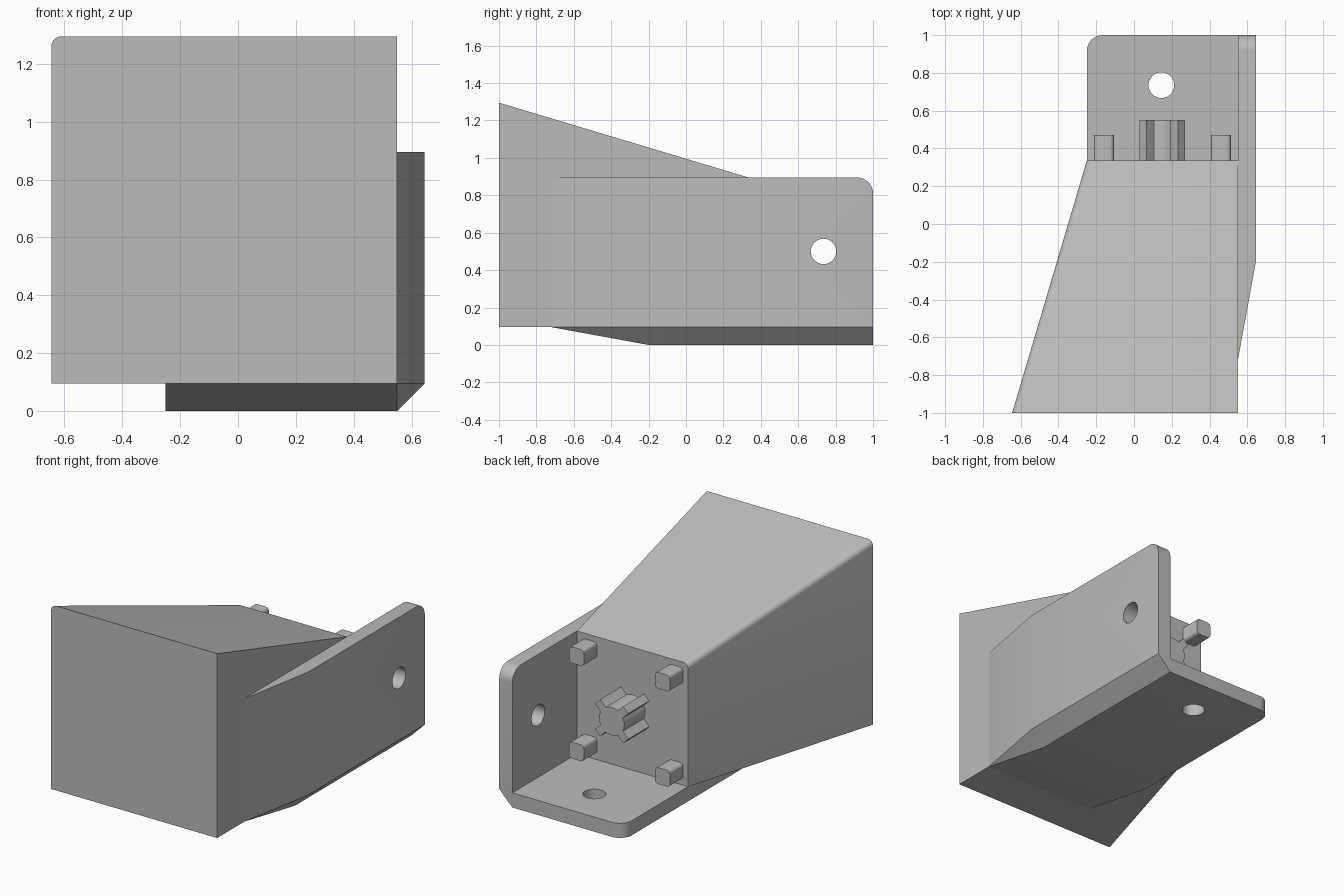
import bpy, bmesh
from math import cos, sin, radians, atan2, hypot, pi
from mathutils import Vector

if "Cube" in bpy.data.objects:
    bpy.data.objects.remove(bpy.data.objects["Cube"], do_unlink=True)

grey = bpy.data.materials.new("plain_grey")
grey.use_nodes = True
grey.diffuse_color = (0.5, 0.5, 0.5, 1)
grey.node_tree.nodes["Principled BSDF"].inputs["Base Color"].default_value = (0.5, 0.5, 0.5, 1)

WALL, FLOOR, EDGE = 0.55, 0.095, 0.645   # inner wall x, inner floor z, outer wall x
BACK, FACE = 1.0, 0.335                  # rear end, rear face of the body
MID_X, MID_Z = 0.15, 0.495               # centre of the rear face


def loft(name, rings, smooth=True):
    """Closed solid joining matching rings of points, capped at both ends."""
    bm = bmesh.new()
    loops = [[bm.verts.new(p) for p in ring] for ring in rings]
    for a, b in zip(loops, loops[1:]):
        for i in range(len(a)):
            j = (i + 1) % len(a)
            bm.faces.new((a[i], a[j], b[j], b[i]))
    bm.faces.new(loops[0])
    bm.faces.new(loops[-1])
    bmesh.ops.remove_doubles(bm, verts=bm.verts, dist=1e-5)
    bmesh.ops.recalc_face_normals(bm, faces=bm.faces)
    mesh = bpy.data.meshes.new(name)
    bm.to_mesh(mesh)
    bm.free()
    mesh.materials.append(grey)
    ob = bpy.data.objects.new(name, mesh)
    bpy.context.collection.objects.link(ob)
    if smooth:
        shade(ob)
    return ob


def shade(ob):
    bpy.ops.object.select_all(action='DESELECT')
    ob.select_set(True)
    bpy.context.view_layer.objects.active = ob
    bpy.ops.object.shade_smooth_by_angle(angle=radians(25))


def arc(u, v, r, start, end, steps=8):
    return [(u + r * cos(radians(start + (end - start) * i / steps)),
             v + r * sin(radians(start + (end - start) * i / steps))) for i in range(steps + 1)]


# Tapered body with one rounded long edge
def body_ring(y, left, top, r=0.035):
    pts = [(left, FLOOR), (WALL, FLOOR), (WALL, top)] + arc(left + r, top - r, r, 90, 180)
    return [(x, y, z) for x, z in pts]


loft("tapered_body", [body_ring(-1, -EDGE, 1.295), body_ring(FACE, -0.25, 0.895)])


# Two matching mounting plates, the lower one a reflection of the side one
def reflect(p):
    return (EDGE - p[2], p[1], EDGE - p[0])


def plate_ring(x, front):
    r = 0.085
    pts = [(front, FLOOR), (BACK, FLOOR)] + arc(BACK - r, 0.895 - r, r, 0, 90) + [(front, 0.895)]
    return [(x, y, z) for y, z in pts]


def hole_ring(x):
    return [(x, y, z) for y, z in arc(0.735, 0.5, 0.068, 0, 360, 32)[:-1]]


def keep(p):
    return p


for name, place in (("side_plate", keep), ("bottom_plate", reflect)):
    plate = loft(name, [[place(p) for p in plate_ring(WALL, -0.72)],
                        [place(p) for p in plate_ring(EDGE, -0.2)]], smooth=False)
    cutter = loft(name + "_hole_cutter", [[place(p) for p in hole_ring(WALL - 0.1)],
                                          [place(p) for p in hole_ring(EDGE + 0.1)]], smooth=False)
    mod = plate.modifiers.new("hole", 'BOOLEAN')
    mod.operation, mod.solver, mod.object = 'DIFFERENCE', 'EXACT', cutter
    bpy.context.view_layer.objects.active = plate
    bpy.ops.object.modifier_apply(modifier=mod.name)
    bpy.data.objects.remove(cutter, do_unlink=True)
    shade(plate)


# Chamfered corner strip between the plates, fading out at the front
def corner_ring(y, t):
    return [(WALL, y, FLOOR), (WALL, y, FLOOR - t), (WALL + t, y, FLOOR)]


loft("corner_strip", [corner_ring(-0.72, 0.0001), corner_ring(-0.2, FLOOR), corner_ring(BACK, FLOOR)])


# Rounded square pegs near the corners of the rear face
def peg_ring(cx, cz, y, h=0.053, r=0.022):
    pts = []
    for k, (sx, sz) in enumerate(((1, 1), (-1, 1), (-1, -1), (1, -1))):
        pts += arc(cx + sx * (h - r), cz + sz * (h - r), r, 90 * k, 90 * k + 90, 5)
    return [(x, y, z) for x, z in pts]


for side, sx in (("left", 1), ("right", -1)):
    for level, sz in (("upper", 1), ("lower", -1)):
        c = (MID_X + sx * 0.31, MID_Z + sz * 0.31)
        loft(f"{level}_{side}_peg", [peg_ring(*c, FACE - 0.02), peg_ring(*c, 0.47)])


# Central round boss with four diagonal ribs
def boss_ring(y):
    near, far, tip = 0.043, 0.083, 0.12
    root = near + tip - far
    r, a = hypot(near, root), atan2(root, near) * 180 / pi
    pts = []
    for k in range(4):
        quarter = [(tip, far), (far, tip)] + arc(0, 0, r, a, 180 - a)
        c, s = (1, 0, -1, 0)[k], (0, 1, 0, -1)[k]
        pts += [(u * c - v * s, u * s + v * c) for u, v in quarter]
    return [(MID_X + u, y, MID_Z + v) for u, v in pts]


loft("ribbed_boss", [boss_ring(FACE - 0.02), boss_ring(0.55)])
